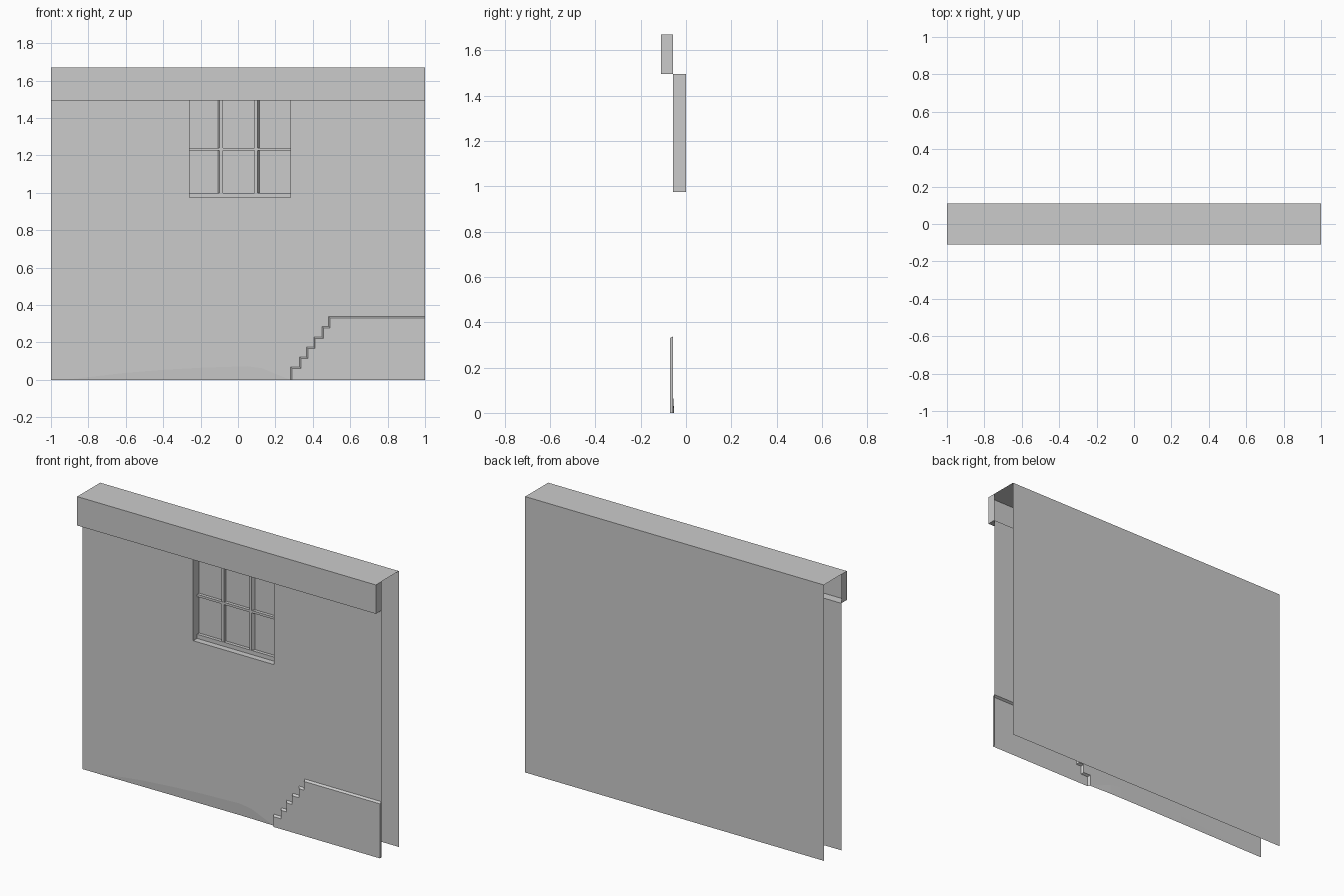
import bpy, bmesh
from mathutils import Vector

if "Cube" in bpy.data.objects:
    bpy.data.objects.remove(bpy.data.objects["Cube"])

WALL_Y, STEP_Y, EAVE_Y, BACK_Y = -0.057, -0.071, -0.11, 0.11
EAVE_Z, TOP_Z = 1.495, 1.67
WX0, WX1, WZ0 = -0.26, 0.28, 0.975


def make(name, faces):
    """Open sheet object from a list of polygons."""
    bm = bmesh.new()
    for f in faces:
        bm.faces.new([bm.verts.new(p) for p in f])
    bmesh.ops.remove_doubles(bm, verts=bm.verts, dist=1e-5)
    bm.normal_update()
    me = bpy.data.meshes.new(name)
    bm.to_mesh(me)
    bm.free()
    ob = bpy.data.objects.new(name, me)
    bpy.context.collection.objects.link(ob)


def at(pts, y):
    return [(x, y, z) for x, z in pts]


def loft(a, b):
    """Quads between two matching point rows."""
    out = []
    for i in range(len(a) - 1):
        f = []
        for p in (a[i], a[i + 1], b[i + 1], b[i]):
            if p not in f:
                f.append(p)
        if len(f) > 2:
            out.append(f)
    return out


# stepped outline and the worn curve at the foot of the wall
steps = [(0.28, 0)]
for x, z in zip((0.33, 0.365, 0.405, 0.45, 0.485, 1), (0.07, 0.122, 0.177, 0.23, 0.285, 0.338)):
    steps += [(steps[-1][0], z), (x, z)]
worn = [(-0.93, 0), (-0.6, 0.038), (-0.4, 0.054), (-0.2, 0.065),
        (0.05, 0.073), (0.13, 0.062), (0.21, 0.028), (0.28, 0)]

# wall front, notched for the window and the steps
window = [(WX1, EAVE_Z), (WX1, WZ0), (WX0, WZ0), (WX0, EAVE_Z)]
outline = [(-1, 0)] + worn + steps[1:] + [(1, EAVE_Z)] + window + [(-1, EAVE_Z)]
make("wall_front", [at(outline, WALL_Y)])

# slightly recessed foot of the wall
foot = [(x, WALL_Y + 0.07 * z, 0) for x, z in worn]
make("worn_foot", loft(foot, at(worn, WALL_Y)))

# raised stepped plinth with a chamfered edge and closed end
inner = [(x + 0.008, z - 0.008) for x, z in steps]
inner[0], inner[-1] = (0.288, 0), (1, 0.33)
end = [(1, STEP_Y, 0), (1, WALL_Y, 0), (1, WALL_Y, 0.338), (1, STEP_Y, 0.33)]
make("stepped_plinth", [at(inner[::-1] + [(1, 0)], STEP_Y)[::-1]]
     + loft(at(inner, STEP_Y), at(steps, WALL_Y)) + [end])

# eave, top and back as one folded sheet
section = [(WALL_Y, EAVE_Z), (EAVE_Y, EAVE_Z), (EAVE_Y, TOP_Z), (BACK_Y, TOP_Z), (BACK_Y, 0)]
row = lambda x: [(x, y, z) for y, z in section]
caps = [[(x, y, z) for y, z in section[:3] + [(WALL_Y, TOP_Z)]][::s] for x, s in ((-1, 1), (1, -1))]
make("eave_and_back", loft(row(1), row(-1)) + caps)

# window recess sides and pane
ring = window + window[:1]
make("window_recess", loft(at(ring, WALL_Y), at(ring, 0)) + [at(window[::-1], 0)])


# window bars: tapered sections standing on the pane
def bar(name, x0, x1, z0, z1, left=0, right=0, y=-0.018):
    base = [(x0, z0), (x1, z0), (x1, z1), (x0, z1)]
    face = [(x0 + left, z0), (x1 - right, z0), (x1 - right, z1), (x0 + left, z1)]
    make(name, [at(face, y)] + loft(at(base + base[:1], 0), at(face + face[:1], y)))


bar("mullion_left", -0.108, -0.08, 1.0, EAVE_Z, left=0.01)
bar("mullion_right", 0.088, 0.114, 1.0, EAVE_Z, right=0.01)
bar("transom", WX0, WX1, 1.227, 1.241, y=-0.019)
bar("bottom_rail", WX0, WX1, WZ0, 1.0, y=-0.02)
